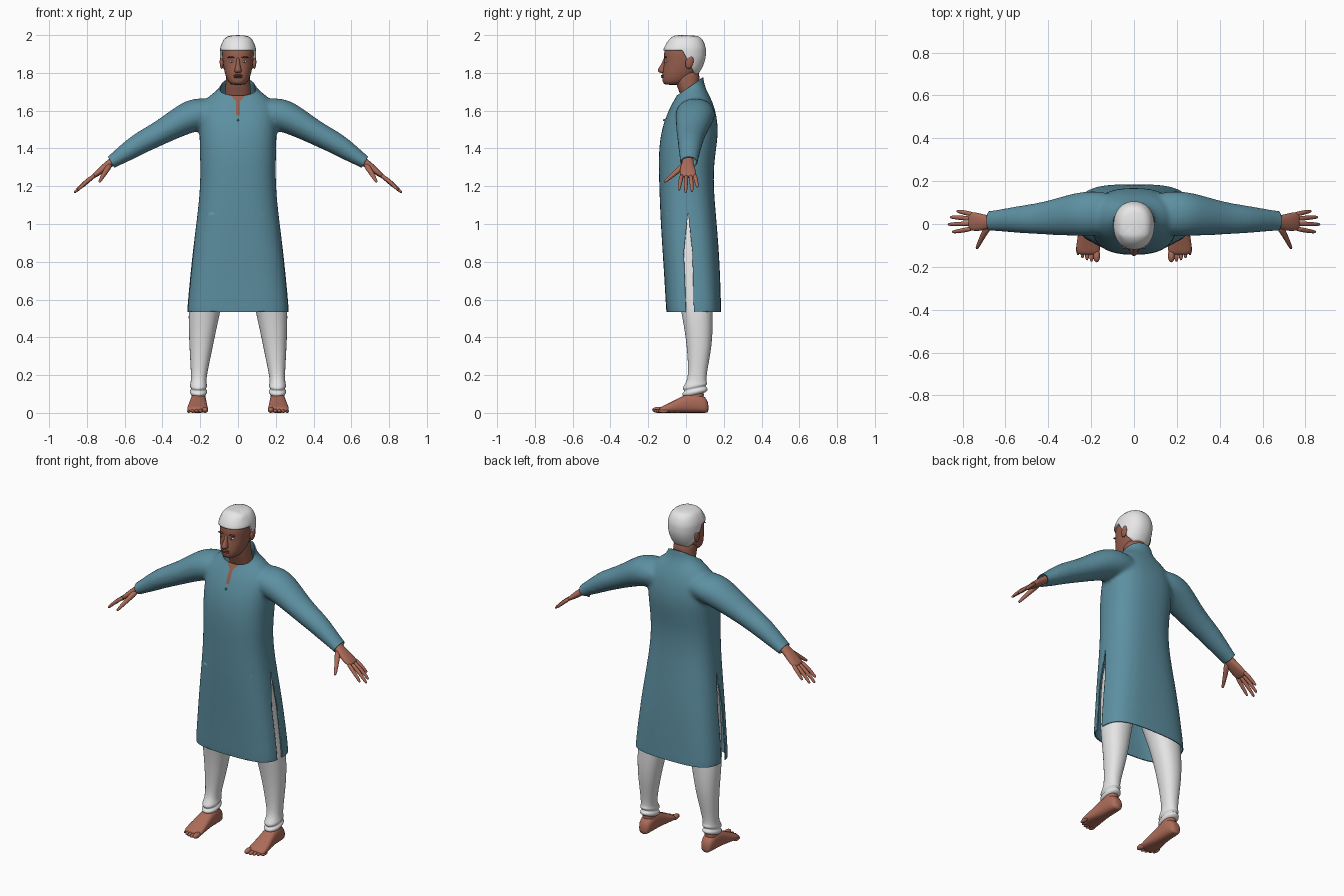
import bpy, bmesh, math
from mathutils import Vector as V, Matrix

if "Cube" in bpy.data.objects:
    bpy.data.objects.remove(bpy.data.objects["Cube"])


def material(name, rgb):
    m = bpy.data.materials.new(name)
    m.use_nodes = True
    m.diffuse_color = (*rgb, 1)
    bsdf = m.node_tree.nodes["Principled BSDF"]
    bsdf.inputs["Base Color"].default_value = (*rgb, 1)
    bsdf.inputs["Roughness"].default_value = 0.7
    return m


TEAL = material("teal cloth", (0.11, 0.28, 0.36))
WHITE = material("white cloth", (0.78, 0.78, 0.78))
HAIR = material("white hair", (0.8, 0.8, 0.8))
SKIN = material("skin", (0.42, 0.15, 0.10))
FACE = material("face skin", (0.31, 0.115, 0.075))
LIP = material("lips", (0.22, 0.06, 0.045))
BROW = material("brow", (0.13, 0.06, 0.045))
EYE = material("eye white", (0.7, 0.74, 0.78))
IRIS = material("iris", (0.07, 0.12, 0.16))


def loft(bm, rings, n=20):
    """Skin closed rings given as (centre, half axis u, half axis v, power)."""
    loops = []
    for c, u, v, p in rings:
        loop = []
        for i in range(n):
            a = math.tau * (i + 0.5) / n
            co, si = math.cos(a), math.sin(a)
            cu = math.copysign(abs(co) ** (2 / p), co)
            sv = math.copysign(abs(si) ** (2 / p), si)
            loop.append(bm.verts.new(c + u * cu + v * sv))
        loops.append(loop)
    faces = [bm.faces.new(loops[0][::-1]), bm.faces.new(loops[-1])]
    for a, b in zip(loops, loops[1:]):
        for i in range(n):
            j = (i + 1) % n
            faces.append(bm.faces.new((a[i], a[j], b[j], b[i])))
    bmesh.ops.recalc_face_normals(bm, faces=faces)


def flat(z, x0, x1, y0, y1, p=2.2, tilt=0):
    """Horizontal ring from its extents; tilt raises the back."""
    return (V(((x0 + x1) / 2, (y0 + y1) / 2, z)), V(((x1 - x0) / 2, 0, 0)),
            V((0, (y1 - y0) / 2, tilt)), p)


def body(z, half, y0, y1, p=2.2):
    return flat(z, -half, half, y0, y1, p)


def blob(bm, pos, size, rot=None):
    m = Matrix.Translation(pos) @ (rot or Matrix()) @ Matrix.Diagonal((*size, 1))
    bmesh.ops.create_uvsphere(bm, u_segments=16, v_segments=10, radius=1, matrix=m)


def finish(name, bm, mats, mirror=False, subsurf=0):
    for f in bm.faces:
        f.smooth = True
    mesh = bpy.data.meshes.new(name)
    bm.to_mesh(mesh)
    bm.free()
    ob = bpy.data.objects.new(name, mesh)
    bpy.context.collection.objects.link(ob)
    for m in mats:
        mesh.materials.append(m)
    if mirror:
        ob.modifiers.new("Mirror", 'MIRROR').use_clip = False
        ob.modifiers["Mirror"].use_mirror_merge = False
    if subsurf:
        s = ob.modifiers.new("Subsurf", 'SUBSURF')
        s.levels = s.render_levels = subsurf
    return ob


def cut(bm, co, no, pick=lambda c: True, clear=False):
    faces = [f for f in bm.faces if pick(f.calc_center_median())]
    geom = set(faces)
    for f in faces:
        geom.update(f.edges)
        geom.update(f.verts)
    bmesh.ops.bisect_plane(bm, geom=list(geom), plane_co=co, plane_no=no, clear_outer=clear)


# Tunic: torso and sleeves fused into one skin, then trimmed open
bm = bmesh.new()
loft(bm, [body(0.45, .275, -.10, .19, 3.2), body(0.55, .272, -.107, .187, 3.2),
          body(0.68, .26, -.114, .184, 3), body(0.86, .242, -.126, .176, 2.8),
          body(1.05, .217, -.138, .16, 2.6), body(1.2, .202, -.143, .147, 2.5),
          body(1.32, .202, -.147, .15, 2.5), body(1.42, .205, -.143, .165, 2.5),
          body(1.5, .207, -.13, .172, 2.5), body(1.57, .207, -.107, .164, 2.5),
          body(1.63, .195, -.08, .148, 2.4), body(1.675, .16, -.052, .128, 2.2),
          body(1.705, .115, -.04, .112), body(1.735, .088, -.042, .098),
          body(1.8, .08, -.046, .09), body(1.84, .08, -.046, .09)])
arm = [(.06, .05, 1.60, .07, .09), (.19, .05, 1.588, .095, .108), (.28, .045, 1.56, .083, .102),
       (.41, .027, 1.482, .064, .078), (.52, .022, 1.428, .06, .066),
       (.6, .018, 1.375, .05, .056), (.672, .015, 1.327, .034, .047), (.73, .013, 1.29, .032, .045)]
for s in (1, -1):
    loft(bm, [(V((s * x, y, z)), V((s * .45 * r, 0, .89 * r)), V((0, ry, 0)), 2)
              for x, y, z, r, ry in arm])
raw = finish("tunic_form", bm, [TEAL], subsurf=2)
rm = raw.modifiers.new("Remesh", 'REMESH')
rm.mode, rm.voxel_size, rm.use_smooth_shade = 'VOXEL', 0.01, True
sm = raw.modifiers.new("Smooth", 'SMOOTH')
sm.factor, sm.iterations = 0.5, 10
fused = bpy.data.meshes.new_from_object(raw.evaluated_get(bpy.context.evaluated_depsgraph_get()))
bpy.data.objects.remove(raw)
bm = bmesh.new()
bm.from_mesh(fused)

# Trim hem, collar and cuffs
cut(bm, (0, 0, .535), (0, 0, -1), clear=True)
cut(bm, (0, -.035, 1.69), (0, -.56, .83), lambda c: abs(c.x) < .2 and c.z > 1.6, True)
for s in (1, -1):
    cut(bm, (s * .672, 0, 1.327), (s * .86, 0, -.5), lambda c: c.x * s > .5, True)

# Side slits
front = [(.01, 1.055), (-.012, .85), (0, .535)]
back = [(.012, 1.055), (.034, .85), (.042, .535)]
for z in (1.055, .85):
    cut(bm, (0, 0, z), (0, 0, 1), lambda c: c.z < 1.2)
for line in (front, back):
    for (ya, za), (yb, zb) in zip(line, line[1:]):
        cut(bm, (0, ya, za), (0, za - zb, yb - ya), lambda c: abs(c.x) > .1 and zb < c.z < za)


def edge_y(line, z):
    (ya, za), (yb, zb) = line[:2] if z > .85 else line[1:]
    return ya + (yb - ya) * (za - z) / (za - zb)


gone = []
for f in bm.faces:
    c = f.calc_center_median()
    if c.z < 1.055 and abs(c.x) > .1 and edge_y(front, c.z) < c.y < edge_y(back, c.z):
        gone.append(f)
bmesh.ops.delete(bm, geom=gone, context='FACES')

# Neck opening shown as skin inside cut lines
near = lambda c: c.y < .03 and c.z > 1.5 and abs(c.x) < .12
cut(bm, (0, 0, 1.575), (0, 0, 1), near)
for s in (1, -1):
    cut(bm, (s * .011, 0, 1.6), (1, 0, 0), near)
    cut(bm, (s * .011, 0, 1.65), (s * .75, 0, -.66), near)
for f in bm.faces:
    c = f.calc_center_median()
    inside = abs(c.x) < .011 + max(0, c.z - 1.65) * .88
    f.material_index = int(near(c) and c.z > 1.575 and inside)
tunic = finish("tunic", bm, [TEAL, FACE])
so = tunic.modifiers.new("Solidify", 'SOLIDIFY')
so.thickness, so.offset = 0.006, -1
bm = bmesh.new()
blob(bm, (0, -.115, 1.55), (.006, .008, .006))
finish("tunic_button", bm, [TEAL])

# Trousers with gathered ankles
bm = bmesh.new()
loft(bm, [flat(1.08, 0, .18, -.08, .11), flat(.92, 0, .215, -.085, .13), flat(.75, .03, .238, -.07, .137),
          flat(.6, .078, .256, -.04, .142), flat(.52, .097, .264, -.022, .142),
          flat(.4, .123, .26, -.002, .142), flat(.3, .143, .255, .008, .128),
          flat(.21, .163, .249, .012, .11), flat(.165, .168, .25, .004, .108)] +
     [flat(z, .209 - w, .209 + w, .045 - w * 1.4, .05 + w * 1.4, 2.1, .013)
      for z, w in ((.15, .045), (.138, .046), (.132, .039), (.125, .039), (.118, .047),
                   (.106, .047), (.1, .04), (.094, .04))])
finish("trousers", bm, [WHITE], True, 1)

# Feet with toes
bm = bmesh.new()
foot = [(.12, .209, .022, .05), (.105, .209, .036, .085), (.06, .209, .042, .11), (.01, .21, .043, .105),
        (-.04, .212, .048, .078), (-.09, .214, .055, .052), (-.125, .214, .056, .036), (-.145, .212, .05, .026)]
loft(bm, [(V((x, y, h / 2)), V((w, 0, 0)), V((0, 0, h / 2)), 2.6) for y, x, w, h in foot])
loft(bm, [flat(z, .172, .246, .0, .095) for z in (.04, .1, .14)])
finish("feet", bm, [SKIN], True, 1)
bm = bmesh.new()
for i in range(5):
    r = .016 if i == 0 else .0115 - i * .0006
    blob(bm, (.174 + i * .021 + (i > 0) * .003, -.147 + i * i * .0018, r), (r, .032 - i * .001, r))
finish("toes", bm, [SKIN], True)

# Hands: palm, fingers and thumb laid out along the forearm
along, up, side = V((.79, 0, -.62)), V((.62, 0, .79)), V((0, 1, 0))
wrist = V((.66, .01, 1.335))


def hand_point(s, y, n):
    return wrist + along * s + side * y + up * n


bm = bmesh.new()
loft(bm, [(hand_point(s, y, 0), side * w, up * t, 2.3) for s, y, w, t in
          ((-.04, 0, .03, .024), (.01, 0, .029, .022), (.045, -.003, .036, .021),
           (.09, 0, .044, .018), (.125, .002, .043, .013), (.14, .003, .038, .01))])
fingers = [[(.115, -.03, 0), (.18, -.041, .002), (.238, -.047, -.006)],
           [(.115, -.008, 0), (.19, -.01, .003), (.262, -.012, -.005)],
           [(.115, .014, 0), (.185, .019, .002), (.25, .022, -.006)],
           [(.11, .034, 0), (.165, .043, 0), (.212, .05, -.007)],
           [(.02, -.012, -.004), (.07, -.06, -.02), (.125, -.122, -.042)]]
for k, path in enumerate(fingers):
    pts = [hand_point(*p) for p in path]
    pts.append(pts[-1] + (pts[-1] - pts[-2]).normalized() * .005)
    d = (pts[2] - pts[0]).normalized()
    u = d.cross(up).normalized()
    radii = (.02, .014, .009, .004) if k == 4 else (.0125, .0115, .008, .004)
    loft(bm, [(p, u * r, u.cross(d) * r, 2) for p, r in zip(pts, radii)], 10)
finish("hands", bm, [SKIN], True, 1)

# Head, neck, nose and ears
skull = [(1.735, .034, -.116, -.02), (1.752, .053, -.126, .02), (1.785, .067, -.127, .05),
         (1.825, .077, -.122, .078), (1.865, .082, -.115, .092), (1.895, .085, -.12, .097),
         (1.935, .084, -.112, .096), (1.97, .066, -.085, .08), (1.988, .04, -.05, .05)]
bm = bmesh.new()
loft(bm, [body(z, w, a, b, 2.2) for z, w, a, b in skull])
loft(bm, [body(1.6, .07, -.01, .09), body(1.69, .07, -.03, .086), body(1.735, .066, -.052, .074),
          body(1.78, .064, -.062, .072), body(1.82, .06, -.06, .07)])
finish("head", bm, [FACE], subsurf=1)
bm = bmesh.new()
loft(bm, [body(z, w, a, -.095) for z, w, a in ((1.885, .009, -.118), (1.86, .01, -.124), (1.835, .013, -.139),
                                               (1.816, .02, -.153), (1.804, .019, -.148), (1.798, .012, -.13))], 12)
finish("nose", bm, [FACE], subsurf=1)
bm = bmesh.new()
blob(bm, (.086, .018, 1.857), (.011, .021, .036), Matrix.Rotation(-.2, 4, 'X'))
finish("ears", bm, [FACE], True)

# Face details
for name, mat, pos, size in (("eyes", EYE, (.033, -.105, 1.861), (.014, .008, .0065)),
                             ("irises", IRIS, (.033, -.111, 1.861), (.0055, .003, .0055)),
                             ("eyebrows", BROW, (.036, -.109, 1.882), (.021, .008, .0045))):
    bm = bmesh.new()
    blob(bm, pos, size)
    finish(name, bm, [mat], True)
bm = bmesh.new()
for z in (1.786, 1.777):
    blob(bm, (0, -.119, z), (.025, .014, .0055))
finish("lips", bm, [LIP])

# Hair cap cut along the hairline
bm = bmesh.new()
loft(bm, [body(z + .012 * (z > 1.96), w + .011, a - .005, b + .009, 2.2) for z, w, a, b in skull[1:]], 48)
for z in (1.79, 1.88, 1.92):
    cut(bm, (0, 0, z), (0, 0, -1), clear=z < 1.8)
cut(bm, (0, -.02, 1.92), (0, .12, .065))
gone = []
for f in bm.faces:
    c = f.calc_center_median()
    if c.z < 1.92 and (c.y + .02) * .12 + (c.z - 1.92) * .065 < 0:
        gone.append(f)
bmesh.ops.delete(bm, geom=gone, context='FACES')
hair = finish("hair", bm, [HAIR], subsurf=1)
so = hair.modifiers.new("Solidify", 'SOLIDIFY')
so.thickness, so.offset = 0.012, -1
